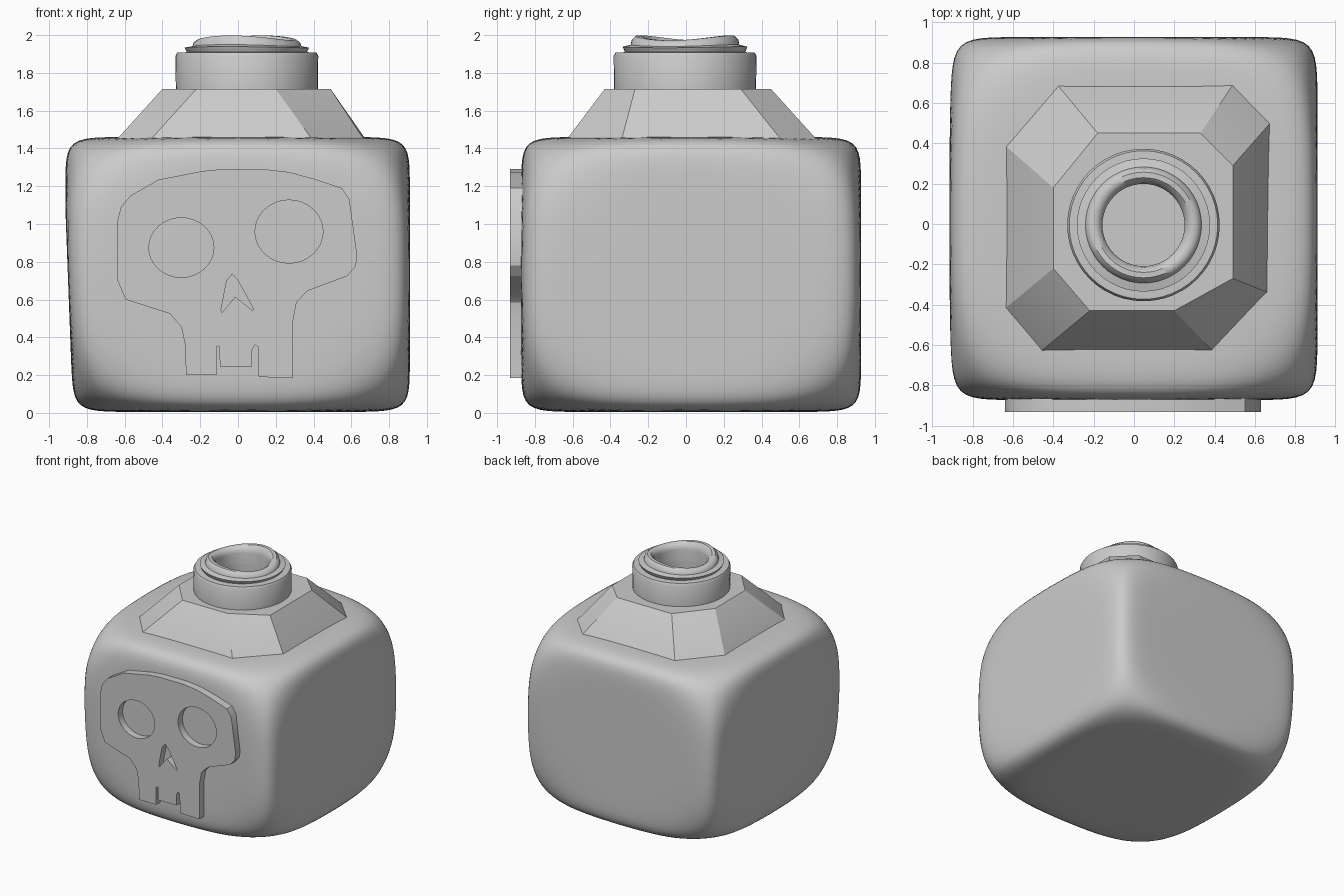
import bpy, bmesh
from math import sin, cos, pi, radians

if "Cube" in bpy.data.objects:
    bpy.data.objects.remove(bpy.data.objects["Cube"])


def add_mesh(name, bm, angle):
    bmesh.ops.recalc_face_normals(bm, faces=bm.faces)
    me = bpy.data.meshes.new(name)
    bm.to_mesh(me)
    bm.free()
    ob = bpy.data.objects.new(name, me)
    bpy.context.collection.objects.link(ob)
    finish(ob, angle)
    return ob


def finish(ob, angle):
    bpy.ops.object.select_all(action='DESELECT')
    ob.select_set(True)
    bpy.context.view_layer.objects.active = ob
    if ob.type == 'CURVE':
        bpy.ops.object.convert(target='MESH')
    bpy.ops.object.shade_smooth_by_angle(angle=radians(angle))


def loft(bm, rings, cap_start=True, cap_end=True):
    loops = [[bm.verts.new(p) for p in r] for r in rings]
    n = len(loops[0])
    for a, b in zip(loops, loops[1:]):
        for i in range(n):
            j = (i + 1) % n
            bm.faces.new((a[i], a[j], b[j], b[i]))
    if cap_start:
        bm.faces.new(loops[0])
    if cap_end:
        bm.faces.new(loops[-1])


# Body: block with tight edges and broad, softly cut corners
bm = bmesh.new()
bmesh.ops.create_cube(bm, size=2)
bmesh.ops.subdivide_edges(bm, edges=bm.edges[:], cuts=39, use_grid_fill=True)
P, K = 14, 1 / 2.62
for v in bm.verts:
    u = [abs(c) for c in v.co]
    g = (sum(c ** P for c in u) + (K * sum(u)) ** P) ** (1 / P)
    x, y, z = v.co / g
    if x < 0:  # left side leans in towards the base
        x *= 0.96 + 0.045 * min(1, (z + 1) / 1.5)
    v.co = (x * 0.91, 0.027 + y * 0.9, 0.733 + z * 0.728)
add_mesh("bottle_body", bm, 60)

# Shoulder: irregular eight-sided frustum
top = [(-.40, .18), (-.18, .45), (.33, .45), (.49, .29),
       (.49, -.27), (.20, -.43), (-.22, -.43), (-.40, -.22)]
base = [(-.64, .39), (-.38, .69), (.49, .69), (.675, .50),
        (.665, -.34), (.39, -.63), (-.46, -.63), (-.64, -.42)]
foot = [(b[0] * 1.04, b[1] * 1.04) for b in base]
bm = bmesh.new()
loft(bm, [[(x, y, z) for x, y in r]
          for r, z in ((foot, 1.40), (base, 1.45), (top, 1.715))])
add_mesh("shoulder", bm, 25)


# Neck and lip: turned profiles, the lip rim is slightly wavy
def lathe(name, profile, n=48, wave=0.0, cap_start=False, cap_end=False):
    rings = []
    for r, z in profile:
        w = wave * max(0, (z - 1.92) / 0.06)
        rings.append([(0.047 + r * cos(a), -0.005 + r * sin(a),
                       z + w * sin(2 * a - 0.9))
                      for a in (2 * pi * i / n for i in range(n))])
    bm = bmesh.new()
    loft(bm, rings, cap_start, cap_end)
    return add_mesh(name, bm, 40)


lathe("neck", [(.376, 1.70), (.378, 1.89), (.368, 1.908), (.30, 1.91),
               (.205, 1.91), (.205, 1.72)], cap_end=True)
lathe("lip", [(.206, 1.74), (.204, 1.93), (.212, 1.965), (.235, 1.985),
              (.262, 1.985), (.282, 1.968), (.288, 1.945), (.33, 1.936),
              (.322, 1.918), (.31, 1.90)], wave=0.012)

# Skull plate: filled outline with eye and nose holes
skull = [(-.19, 1.28), (-.09, 1.29), (.14, 1.29), (.27, 1.275), (.40, 1.24),
         (.55, 1.19), (.59, 1.13), (.63, .84), (.625, .78), (.58, .725),
         (.365, .645), (.31, .585), (.29, .48), (.29, .185), (.11, .19),
         (.105, .35), (.09, .36), (.075, .335), (.075, .245), (-.095, .245),
         (-.10, .355), (-.115, .35), (-.115, .20), (-.275, .20), (-.28, .36),
         (-.30, .455), (-.36, .525), (-.595, .60), (-.64, .705), (-.64, 1.01),
         (-.62, 1.09), (-.57, 1.15), (-.42, 1.235)]
nose = [(-.03, .735), (0, .70), (.08, .555), (.08, .54), (-.015, .615),
        (-.085, .53), (-.09, .545), (-.06, .70)]


def ellipse(cx, cz, rx, rz, n=32):
    return [(cx + rx * cos(2 * pi * i / n), cz + rz * sin(2 * pi * i / n))
            for i in range(n)]


cu = bpy.data.curves.new("skull_plate", 'CURVE')
cu.dimensions = '2D'
cu.fill_mode = 'BOTH'
cu.extrude = 0.04
for pts in (skull, nose, ellipse(-.30, .875, .172, .158),
            ellipse(.27, .96, .18, .167)):
    sp = cu.splines.new('POLY')
    sp.points.add(len(pts) - 1)
    for p, (x, z) in zip(sp.points, pts):
        p.co = (x, z, 0, 1)
    sp.use_cyclic_u = True
plate = bpy.data.objects.new("skull_plate", cu)
bpy.context.collection.objects.link(plate)
plate.rotation_euler = (pi / 2, 0, 0)
plate.location = (0, -0.893, 0)
finish(plate, 30)
